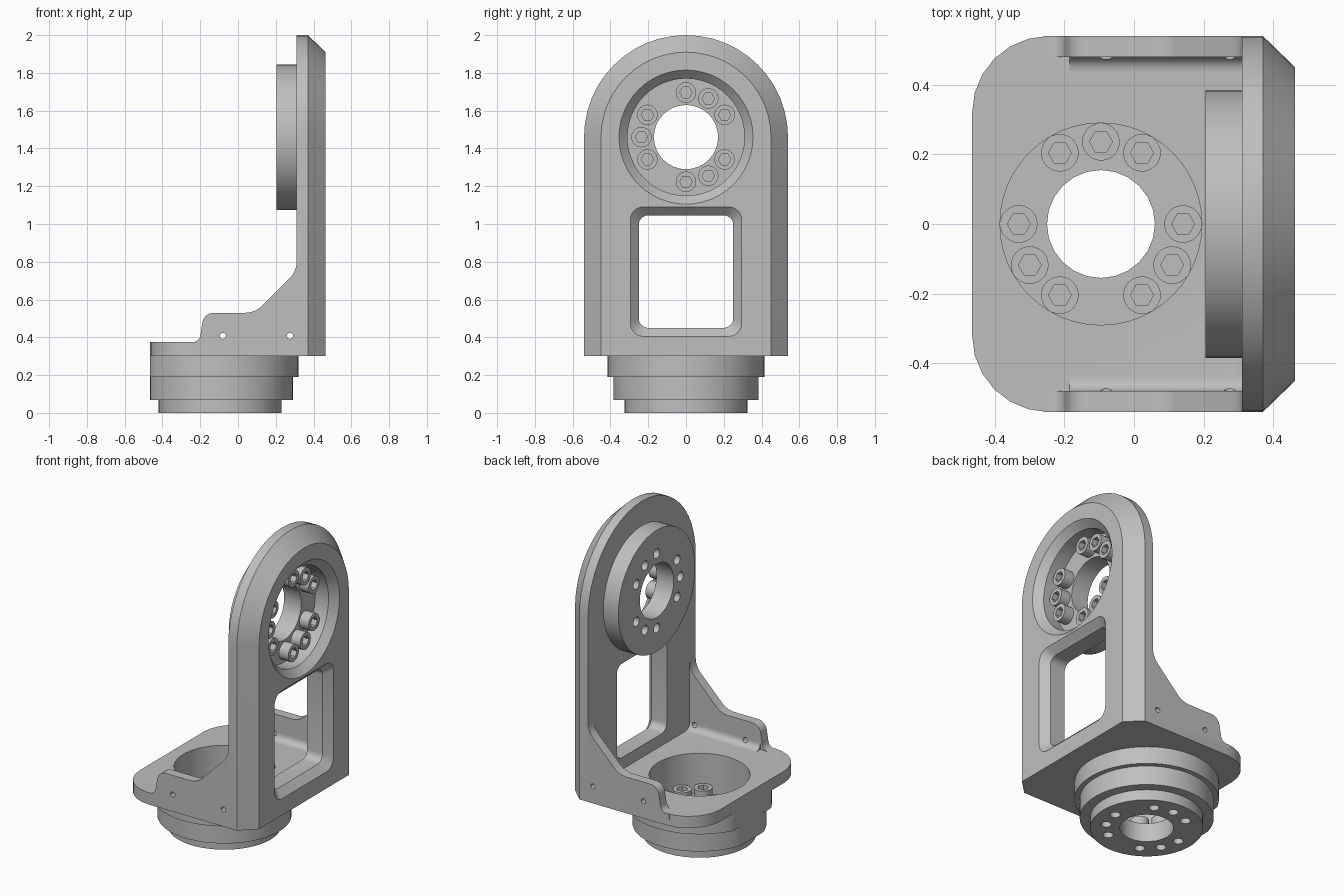
import bpy, bmesh
from math import pi, sin, cos, tan, atan2, radians, remainder
from mathutils import Matrix, Vector

cube = bpy.data.objects.get("Cube")
if cube:
    bpy.data.objects.remove(cube)

grey = bpy.data.materials.new("machined_grey")
grey.use_nodes = True
colour = (0.52, 0.52, 0.52, 1)
grey.diffuse_color = colour
grey.node_tree.nodes["Principled BSDF"].inputs["Base Color"].default_value = colour

# Local frames: arm axis runs along +x, base axis along +z
SIDEWAYS = Matrix(((0, 0, 1, 0), (1, 0, 0, 0), (0, 1, 0, 0), (0, 0, 0, 1)))
ARM_Z, BASE_X, HALF_Y = 1.46, -0.095, 0.54
ARM = Matrix.Translation((0, 0, ARM_Z)) @ SIDEWAYS
BASE = Matrix.Translation((BASE_X, 0, 0))
ACROSS = Matrix.Rotation(pi / 2, 4, "X")
MIRROR_Y = Matrix.Scale(-1, 4, (0, 1, 0))
ARM_FLOOR, BASE_FLOOR = 0.325, 0.12
BOLT_RING = 0.236


def circle(r, n=48, cx=0, cy=0):
    return [(cx + r * cos(2 * pi * i / n), cy + r * sin(2 * pi * i / n)) for i in range(n)]


def rounded(corners, steps=6):
    """Polygon from (x, y, fillet radius) corners."""
    out = []
    for i, (x, y, r) in enumerate(corners):
        p = Vector((x, y))
        if r == 0:
            out.append((x, y))
            continue
        a = (Vector(corners[i - 1][:2]) - p).normalized()
        b = (Vector(corners[(i + 1) % len(corners)][:2]) - p).normalized()
        half = a.angle(b) / 2
        c = p + (a + b).normalized() * r / sin(half)
        s, e = (p + d * r / tan(half) - c for d in (a, b))
        start = atan2(s.y, s.x)
        sweep = remainder(atan2(e.y, e.x) - start, 2 * pi)
        for k in range(steps + 1):
            t = start + sweep * k / steps
            out.append((c.x + r * cos(t), c.y + r * sin(t)))
    return out


def box_outline(w, h, r, cy=0):
    return rounded([(w, cy - h, r), (w, cy + h, r), (-w, cy + h, r), (-w, cy - h, r)])


def loft(name, rings, matrix=Matrix()):
    """Capped solid through (outline, height) rings."""
    bm = bmesh.new()
    loops = [[bm.verts.new(matrix @ Vector((x, y, h))) for x, y in pts] for pts, h in rings]
    for lo, hi in zip(loops, loops[1:]):
        for i in range(len(lo)):
            bm.faces.new((lo[i - 1], lo[i], hi[i], hi[i - 1]))
    bm.faces.new(loops[0][::-1])
    bm.faces.new(loops[-1])
    bmesh.ops.recalc_face_normals(bm, faces=bm.faces)
    mesh = bpy.data.meshes.new(name)
    bm.to_mesh(mesh)
    bm.free()
    mesh.materials.append(grey)
    obj = bpy.data.objects.new(name, mesh)
    bpy.context.scene.collection.objects.link(obj)
    return obj


def prism(name, pts, lo, hi, matrix=Matrix()):
    return loft(name, [(pts, lo), (pts, hi)], matrix)


def combine(target, tools, operation):
    for tool in tools:
        mod = target.modifiers.new("combine", "BOOLEAN")
        mod.operation, mod.object, mod.solver = operation, tool, "EXACT"
        tool.hide_render = True
        graph = bpy.context.evaluated_depsgraph_get()
        mesh = bpy.data.meshes.new_from_object(target.evaluated_get(graph))
        target.modifiers.clear()
        target.data = mesh
        bpy.data.objects.remove(tool)


def tidy(obj):
    """Merge coplanar faces left by the booleans."""
    bm = bmesh.new()
    bm.from_mesh(obj.data)
    bmesh.ops.remove_doubles(bm, verts=bm.verts, dist=0.0002)
    bmesh.ops.dissolve_limit(bm, angle_limit=radians(1), verts=bm.verts, edges=bm.edges)
    bm.to_mesh(obj.data)
    bm.free()


def ring_points(angles):
    return [(BOLT_RING * cos(radians(a)), BOLT_RING * sin(radians(a))) for a in angles]


arm_bolts = ring_points((-90, -60, -30, 30, 60, 90, 150, 180, 210))
base_bolts = ring_points((0, 60, 90, 120, 180, 210, 240, 300, 330))


def bolt_holes(points, lo, hi, matrix):
    return [prism("bolt_hole", circle(0.03, 16, x, y), lo, hi, matrix) for x, y in points]


# Upright arm: arched plate with chamfered outer edge
def arch(r):
    arc = [(r * cos(pi * i / 24), r * sin(pi * i / 24)) for i in range(25)]
    return arc + [(-r, 0.3 - ARM_Z), (r, 0.3 - ARM_Z)]


arm = loft("upright_arm", [(arch(HALF_Y), 0.31), (arch(HALF_Y), 0.37), (arch(0.45), 0.463)], ARM)
combine(arm, [prism("boss", circle(0.385), 0.205, 0.35, ARM)], "UNION")
recess = loft("recess", [(circle(0.31), ARM_FLOOR), (circle(0.31), 0.418),
                         (circle(0.355), 0.463), (circle(0.365), 0.473)], ARM)
window = loft("window", [(box_outline(0.25, 0.298, 0.05, -0.712), 0.29),
                         (box_outline(0.25, 0.298, 0.05, -0.712), 0.418),
                         (box_outline(0.295, 0.343, 0.07, -0.712), 0.463),
                         (box_outline(0.305, 0.353, 0.075, -0.712), 0.473)], ARM)
arm_bore = prism("arm_bore", circle(0.17, 32), 0.15, 0.4, ARM)
combine(arm, [recess, window, arm_bore] + bolt_holes(arm_bolts, 0.15, ARM_FLOOR + 0.02, ARM),
        "DIFFERENCE")

# Base plate with rounded free corners
plate = rounded([(-0.465, -HALF_Y, 0.22), (0.31, -HALF_Y, 0), (0.31, HALF_Y, 0),
                 (-0.465, HALF_Y, 0.22)])
base = prism("base", plate, 0.3, 0.375)


# Stepped round hub below, flattened flush with the plate edge
def hub(r):
    return [(max(x, -0.465 - BASE_X), y) for x, y in circle(r, 64)]


stepped = loft("hub", [(hub(0.325), 0), (hub(0.325), 0.067), (hub(0.385), 0.067),
                       (hub(0.385), 0.19), (hub(0.415), 0.19), (hub(0.415), 0.32)], BASE)

# Side ribs with a small fillet to the plate
rib = rounded([(-0.26, 0.375, 0), (-0.205, 0.375, 0.04), (-0.18, 0.53, 0.06),
               (0.09, 0.53, 0.12), (0.31, 0.75, 0.12), (0.31, 0.82, 0),
               (0.31, 0.34, 0), (-0.26, 0.34, 0)])
fillet = rounded([(0.5, 0.36, 0), (0.5, 0.425, 0), (0.48, 0.425, 0), (0.48, 0.375, 0.04),
                  (0.43, 0.375, 0), (0.43, 0.36, 0)])
sides = []
for flip in (Matrix(), MIRROR_Y):
    sides.append(prism("rib", rib, -HALF_Y, -0.48, flip @ ACROSS))
    sides.append(prism("rib_fillet", fillet, -0.185, 0.31, flip @ SIDEWAYS))
combine(base, [stepped] + sides, "UNION")

cuts = [prism("cup", circle(0.29), BASE_FLOOR, 0.5, BASE),
        prism("base_bore", circle(0.155, 24), -0.1, 0.3, BASE)]
cuts += [prism("pin_hole", circle(0.016, 16, x, 0.408), -0.7, 0.7, ACROSS) for x in (-0.08, 0.275)]
combine(base, cuts + bolt_holes(base_bolts, -0.1, BASE_FLOOR + 0.02, BASE), "DIFFERENCE")

# Hex socket bolt heads
hexagon = []
for i in range(24):
    r = 0.033 * cos(pi / 6) / cos(2 * pi * (i % 4) / 24 - pi / 6)
    hexagon.append((r * cos(2 * pi * i / 24), r * sin(2 * pi * i / 24)))
bolts = []
for label, points, floor, frame in (("arm", arm_bolts, ARM_FLOOR, ARM),
                                    ("base", base_bolts, BASE_FLOOR, BASE)):
    for i, (x, y) in enumerate(points):
        bolts.append(loft(f"{label}_bolt_{i + 1}",
                          [(circle(0.054, 24), 0), (circle(0.054, 24), 0.065),
                           (hexagon, 0.065), (hexagon, 0.03)],
                          frame @ Matrix.Translation((x, y, floor))))

# Smooth curved surfaces, keep machined edges sharp
bpy.ops.object.select_all(action="DESELECT")
for obj in (arm, base):
    tidy(obj)
for obj in [arm, base] + bolts:
    obj.select_set(True)
bpy.context.view_layer.objects.active = arm
bpy.ops.object.shade_smooth_by_angle(angle=radians(30))
